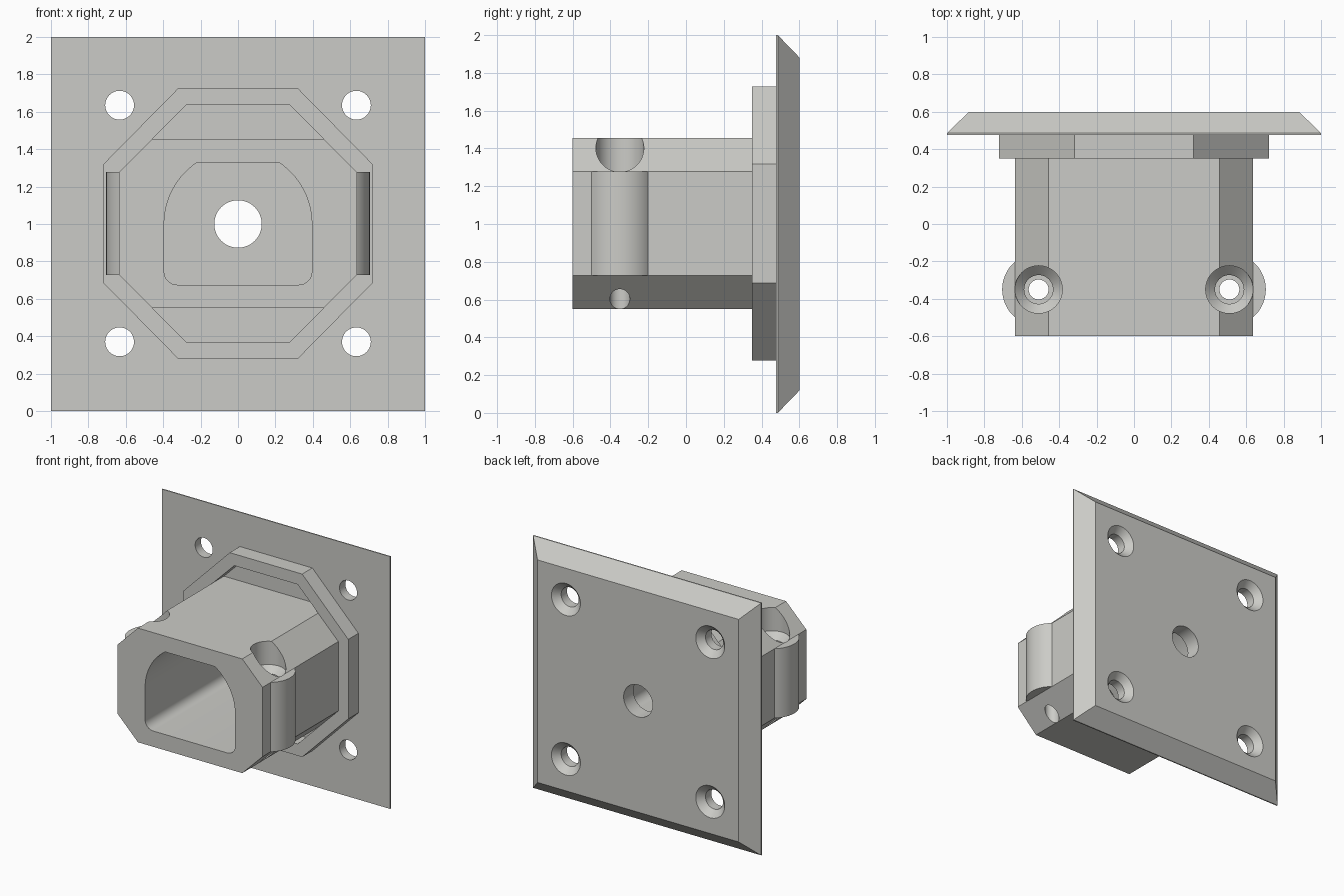
import bpy, bmesh, math

if "Cube" in bpy.data.objects:
    bpy.data.objects.remove(bpy.data.objects["Cube"])

grey = bpy.data.materials.new("warm_grey")
grey.diffuse_color = (0.6, 0.6, 0.57, 1)
grey.use_nodes = True
grey.node_tree.nodes["Principled BSDF"].inputs["Base Color"].default_value = grey.diffuse_color
SEG = 48


def loft(name, rings):
    """Closed solid through equally sized rings of 3D points."""
    bm = bmesh.new()
    loops = [[bm.verts.new(p) for p in ring] for ring in rings]
    n = len(loops[0])
    for a, b in zip(loops, loops[1:]):
        for i in range(n):
            j = (i + 1) % n
            bm.faces.new((a[i], a[j], b[j], b[i]))
    bm.faces.new(loops[0])
    bm.faces.new(loops[-1])
    bmesh.ops.recalc_face_normals(bm, faces=bm.faces)
    mesh = bpy.data.meshes.new(name)
    bm.to_mesh(mesh)
    bm.free()
    mesh.materials.append(grey)
    obj = bpy.data.objects.new(name, mesh)
    bpy.context.collection.objects.link(obj)
    return obj


def prism(name, pts, y0, y1):
    return loft(name, [[(x, y, z) for x, z in pts] for y in (y0, y1)])


def lathe(name, centre, axis, profile):
    """Round solid; profile is (radius, position along the axis)."""
    rings = []
    for r, h in profile:
        ring = []
        for i in range(SEG):
            t = 2 * math.pi * i / SEG
            u, v = centre[0] + r * math.cos(t), centre[1] + r * math.sin(t)
            ring.append((u, h, v) if axis == "y" else (u, v, h))
        rings.append(ring)
    return loft(name, rings)


def octagon(w, h, cw, ch):
    """Corner-cut rectangle about z = 1.0025; w, h half sizes, cw, ch cut ends."""
    c = 1.0025
    return [(cw, c + h), (w, c + ch), (w, c - ch), (cw, c - h),
            (-cw, c - h), (-w, c - ch), (-w, c + ch), (-cw, c + h)]


def square(s, y):
    return [(-s, y, 1 - s), (s, y, 1 - s), (s, y, 1 + s), (-s, y, 1 + s)]


def combine(target, other, operation):
    mod = target.modifiers.new(operation.lower(), "BOOLEAN")
    mod.operation = operation
    mod.solver = "EXACT"
    mod.object = other
    bpy.context.view_layer.objects.active = target
    bpy.ops.object.modifier_apply(modifier=mod.name)
    bpy.data.objects.remove(other, do_unlink=True)


# back plate with bevelled rear edge
mount = loft("wall_mount", [square(1, 0.477), square(1, 0.486), square(0.882, 0.6)])

# octagonal flange and socket body
combine(mount, prism("flange", octagon(0.722, 0.725, 0.318, 0.315), 0.35, 0.53), "UNION")
combine(mount, prism("body", octagon(0.635, 0.4525, 0.4575, 0.275), -0.6, 0.42), "UNION")

# round screw bosses on both sides
for s in (-1, 1):
    combine(mount, lathe("boss", (s * 0.51, -0.35), "z",
                         [(0.195, 0.7275), (0.195, 1.2775)]), "UNION")

# slots in the flange above and below the body
for s in (-1, 1):
    z0, z1 = 1.0025 + s * 0.4525, 1.0025 + s * 0.6325
    slot = [(-0.4575, z0), (0.4575, z0), (0.2775, z1), (-0.2775, z1)]
    combine(mount, prism("slot", slot, 0.34, 0.477), "DIFFERENCE")

# socket cavity: flat-topped arch with rounded lower corners
R, r, low, top = 0.395, 0.07, 0.675, 1.33
a1 = math.asin((top - 1) / R)
right = [(R - r + r * math.cos(a), low + r + r * math.sin(a))
         for a in [-math.pi / 2 + math.pi / 2 * i / 8 for i in range(9)]]
right += [(R * math.cos(a1 * i / 14), 1 + R * math.sin(a1 * i / 14)) for i in range(15)]
arch = right + [(-x, z) for x, z in reversed(right)]
combine(mount, prism("cavity", arch, -0.7, 0.477), "DIFFERENCE")

# cable hole through the plate
combine(mount, lathe("cable_hole", (0, 1), "y", [(0.127, 0.4), (0.127, 0.7)]), "DIFFERENCE")

# countersunk corner holes
for x in (-0.633, 0.633):
    for z in (0.37, 1.635):
        combine(mount, lathe("corner_hole", (x, z), "y",
                             [(0.077, 0.42), (0.077, 0.55), (0.147, 0.62)]), "DIFFERENCE")

# stepped vertical screw holes through the bosses
for s in (-1, 1):
    combine(mount, lathe("screw_hole", (s * 0.51, -0.35), "z",
                         [(0.053, 0.4), (0.053, 1.0), (0.077, 1.0), (0.077, 1.22),
                          (0.127, 1.27), (0.127, 1.6)]), "DIFFERENCE")

bpy.ops.object.select_all(action="DESELECT")
mount.select_set(True)
bpy.context.view_layer.objects.active = mount
bpy.ops.object.shade_smooth_by_angle(angle=math.radians(30))
